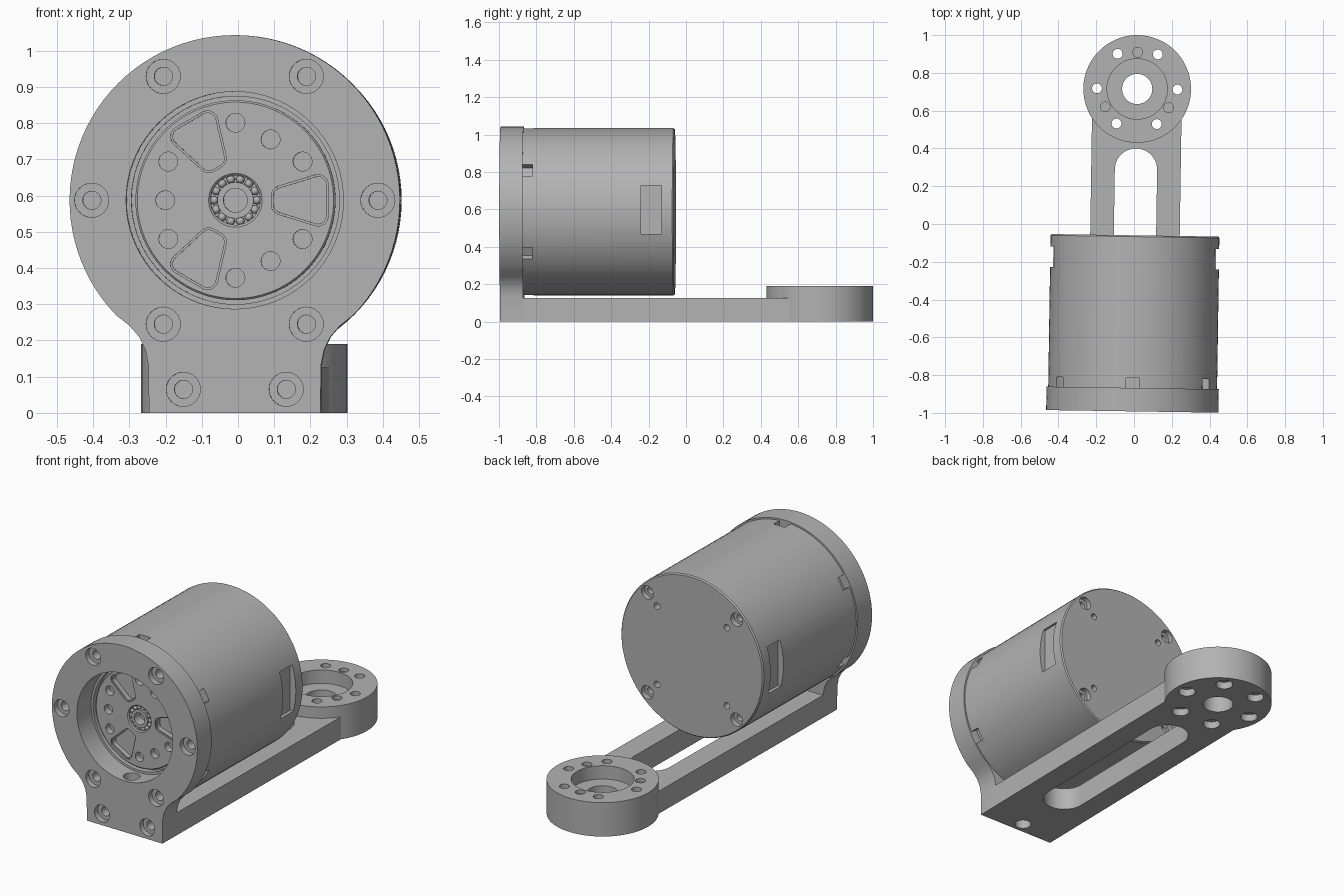
import bpy, bmesh
from math import sin, cos, pi, radians, sqrt
from mathutils import Matrix

if "Cube" in bpy.data.objects:
    bpy.data.objects.remove(bpy.data.objects["Cube"])

AXIS_Z = 0.587          # height of the motor axis
FRONT, PLATE_BACK, FACE = -0.992, -0.868, -0.864
BACK = -0.06
BOSS_Y = 0.715
T = Matrix.Translation
FACING_Y = Matrix.Rotation(pi / 2, 4, 'X')   # local xy -> xz, extrudes toward -y

metal = bpy.data.materials.new("grey_metal")
metal.use_nodes = True
metal.diffuse_color = (0.45, 0.45, 0.45, 1)
metal.node_tree.nodes["Principled BSDF"].inputs["Base Color"].default_value = (0.45, 0.45, 0.45, 1)


def arc(r, a0, a1, n, cx=0, cy=0):
    steps = [radians(a0 + (a1 - a0) * i / n) for i in range(n + 1)]
    return [(cx + r * cos(a), cy + r * sin(a)) for a in steps]


def circle(r, n=32):
    return arc(r, 0, 360, n)[:-1]


def prism(bm, pts, height, matrix):
    """Extrude an outline along local z."""
    face = bm.faces.new([bm.verts.new((x, y, 0)) for x, y in pts])
    top = bmesh.ops.extrude_face_region(bm, geom=[face])["geom"]
    verts = [v for v in top if isinstance(v, bmesh.types.BMVert)]
    bmesh.ops.translate(bm, verts=verts, vec=(0, 0, height))
    bmesh.ops.transform(bm, verts=verts + list(face.verts), matrix=matrix)


def y_prism(bm, pts, x, z, y0, y1):
    prism(bm, pts, y1 - y0, T((x, y1, z)) @ FACING_Y)


def z_prism(bm, pts, x, y, z0, z1):
    prism(bm, pts, z1 - z0, T((x, y, z0)))


def finish(bm, name):
    bmesh.ops.recalc_face_normals(bm, faces=bm.faces)
    mesh = bpy.data.meshes.new(name)
    bm.to_mesh(mesh)
    bm.free()
    obj = bpy.data.objects.new(name, mesh)
    bpy.context.collection.objects.link(obj)
    mesh.materials.append(metal)
    return obj


def combine(obj, bm, operation='DIFFERENCE'):
    """Apply a boolean with the solids in bm, then drop the helper."""
    tool = finish(bm, "cutter")
    tool.hide_render = True
    mod = obj.modifiers.new("boolean", 'BOOLEAN')
    mod.operation, mod.solver, mod.object = operation, 'EXACT', tool
    graph = bpy.context.evaluated_depsgraph_get()
    mesh = bpy.data.meshes.new_from_object(obj.evaluated_get(graph))
    obj.modifiers.clear()
    obj.data = mesh
    bpy.data.objects.remove(tool)


def polar(r, degrees):
    return r * cos(radians(degrees)), r * sin(radians(degrees))


# Mounting plate: round flange flowing into a straight foot
flange = arc(0.456, -44, 224, 72)
neck = [(0.29, 0.24), (0.264, 0.21), (0.247, 0.175), (0.238, 0.13), (0.237, 0)]
outline = [(x, z + AXIS_Z) for x, z in flange]
outline += [(-x, z) for x, z in neck] + neck[::-1]
bm = bmesh.new()
y_prism(bm, outline, 0, 0, FRONT, PLATE_BACK)
bracket = finish(bm, "mounting_bracket")

# Arm and end boss
bm = bmesh.new()
z_prism(bm, [(-0.237, -0.93), (0.237, -0.93), (0.237, 0.65), (-0.237, 0.65)], 0, 0, 0, 0.126)
combine(bracket, bm, 'UNION')
bm = bmesh.new()
z_prism(bm, circle(0.285, 72), 0, BOSS_Y, 0, 0.19)
combine(bracket, bm, 'UNION')

# First cuts: bore, arm slot, boss recess, counterbores
plate_bolts = [(polar(0.395, a)[0], AXIS_Z + polar(0.395, a)[1]) for a in range(0, 360, 60)]
plate_bolts += [(-0.142, 0.065), (0.142, 0.065)]
boss_holes = [polar(0.213, a) for a in range(0, 360, 60)]
bm = bmesh.new()
y_prism(bm, circle(0.3, 72), 0, AXIS_Z, -1.1, -0.8)
slot = arc(0.112, 0, 180, 20, 0, 0.288) + arc(0.112, 180, 360, 20, 0, -0.58)
z_prism(bm, slot, 0, 0, -0.1, 0.16)
z_prism(bm, circle(0.16, 48), 0, BOSS_Y, 0.115, 0.3)
for x, z in plate_bolts:
    y_prism(bm, circle(0.047), x, z, -1.1, FRONT + 0.03)
for x, y in boss_holes:
    z_prism(bm, circle(0.045), x, BOSS_Y + y, -0.1, 0.04)
for a in (90, 210, 330):
    x, y = polar(0.194, a)
    z_prism(bm, circle(0.026), x, BOSS_Y + y, 0.17, 0.3)
combine(bracket, bm)

# Second cuts: narrower holes inside the counterbores
bm = bmesh.new()
for x, z in plate_bolts:
    y_prism(bm, circle(0.025), x, z, -1.05, FRONT + 0.1)
for x, y in boss_holes:
    z_prism(bm, circle(0.026), x, BOSS_Y + y, -0.05, 0.3)
z_prism(bm, circle(0.08, 40), 0, BOSS_Y, -0.05, 0.2)
z_prism(bm, circle(0.043), 0, -0.93, -0.05, 0.35)
combine(bracket, bm)

# Motor: turned body with rotor gap and bearing seat
profile = [(0, BACK), (0.441, BACK), (0.447, BACK - 0.007), (0.447, PLATE_BACK), (0.287, PLATE_BACK),
           (0.287, -0.835), (0.276, -0.835), (0.276, FACE + 0.005), (0.271, FACE), (0.074, FACE),
           (0.068, -0.858), (0.068, -0.835), (0.05, -0.835), (0.05, FACE), (0.033, FACE),
           (0.033, -0.81), (0, -0.81)]
bm = bmesh.new()
verts = [bm.verts.new((r, y, AXIS_Z)) for r, y in profile]
edges = [bm.edges.new(pair) for pair in zip(verts, verts[1:])]
bmesh.ops.spin(bm, geom=verts + edges, cent=(0, 0, AXIS_Z), axis=(0, 1, 0),
               angle=2 * pi, steps=96, use_merge=True)
bmesh.ops.remove_doubles(bm, verts=bm.verts, dist=0.0001)
motor = finish(bm, "motor_body")


def window(r):
    """Rounded wedge outline with corner radius r."""
    return (arc(r, 0, 107, 8, 0.228, 0.043) + arc(r, 107, 180, 6, 0.127, 0.012)
            + arc(r, 180, 253, 6, 0.127, -0.012) + arc(r, 253, 360, 8, 0.228, -0.043))


def add_windows(bm, r, depth):
    for k in range(3):
        turn = Matrix.Rotation(2 * pi * k / 3, 4, 'Z')
        prism(bm, window(r), 0.1, T((0, FACE + depth, AXIS_Z)) @ FACING_Y @ turn)


def side_pocket(bm, angle, y, z, size):
    matrix = T((0, y, z)) @ Matrix.Rotation(radians(angle), 4, 'Y') @ T((0.447, 0, 0))
    bmesh.ops.create_cube(bm, size=1, matrix=matrix @ Matrix.Diagonal((*size, 1)))


# Face holes, wedge pockets, side slots and rear screw seats
face_holes = [polar(0.214, a) for a in range(30, 390, 60)]
face_holes += [polar(0.194, a) for a in (60, 180, 300)]
bm = bmesh.new()
add_windows(bm, 0.028, 0.008)
for x, z in face_holes:
    y_prism(bm, circle(0.026), x, AXIS_Z + z, -0.95, FACE + 0.035)
for a in range(30, 390, 60):
    side_pocket(bm, a, -0.845, AXIS_Z, (0.08, 0.06, 0.07))
for a in (0, 180):
    side_pocket(bm, a, -0.18, 0.598, (0.07, 0.11, 0.26))
for a in (45, 135, 225, 315):
    x, z = polar(0.396, a)
    y_prism(bm, circle(0.037), x, AXIS_Z + z, BACK - 0.03, 0.05)
    x, z = polar(0.31, a)
    y_prism(bm, circle(0.018, 20), x, AXIS_Z + z, BACK - 0.05, 0.05)
combine(motor, bm)
bm = bmesh.new()
add_windows(bm, 0.022, 0.035)
for a in (45, 135, 225, 315):
    x, z = polar(0.396, a)
    y_prism(bm, circle(0.02, 20), x, AXIS_Z + z, BACK - 0.06, 0.03)
combine(motor, bm)

# Bearing balls around the hub
bm = bmesh.new()
for k in range(14):
    x, z = polar(0.059, k * 360 / 14)
    bmesh.ops.create_uvsphere(bm, u_segments=12, v_segments=8, radius=0.0115,
                              matrix=T((x, -0.848, AXIS_Z + z)))
balls = finish(bm, "bearing_balls")

# Slight yaw of the whole assembly, then shading
placement = T((0.006, 0, 0)) @ Matrix.Rotation(radians(-0.87), 4, 'Z')
bpy.ops.object.select_all(action='DESELECT')
for obj in (bracket, motor, balls):
    obj.data.transform(placement)
    obj.select_set(True)
bpy.context.view_layer.objects.active = bracket
bpy.ops.object.shade_smooth_by_angle(angle=radians(30))
